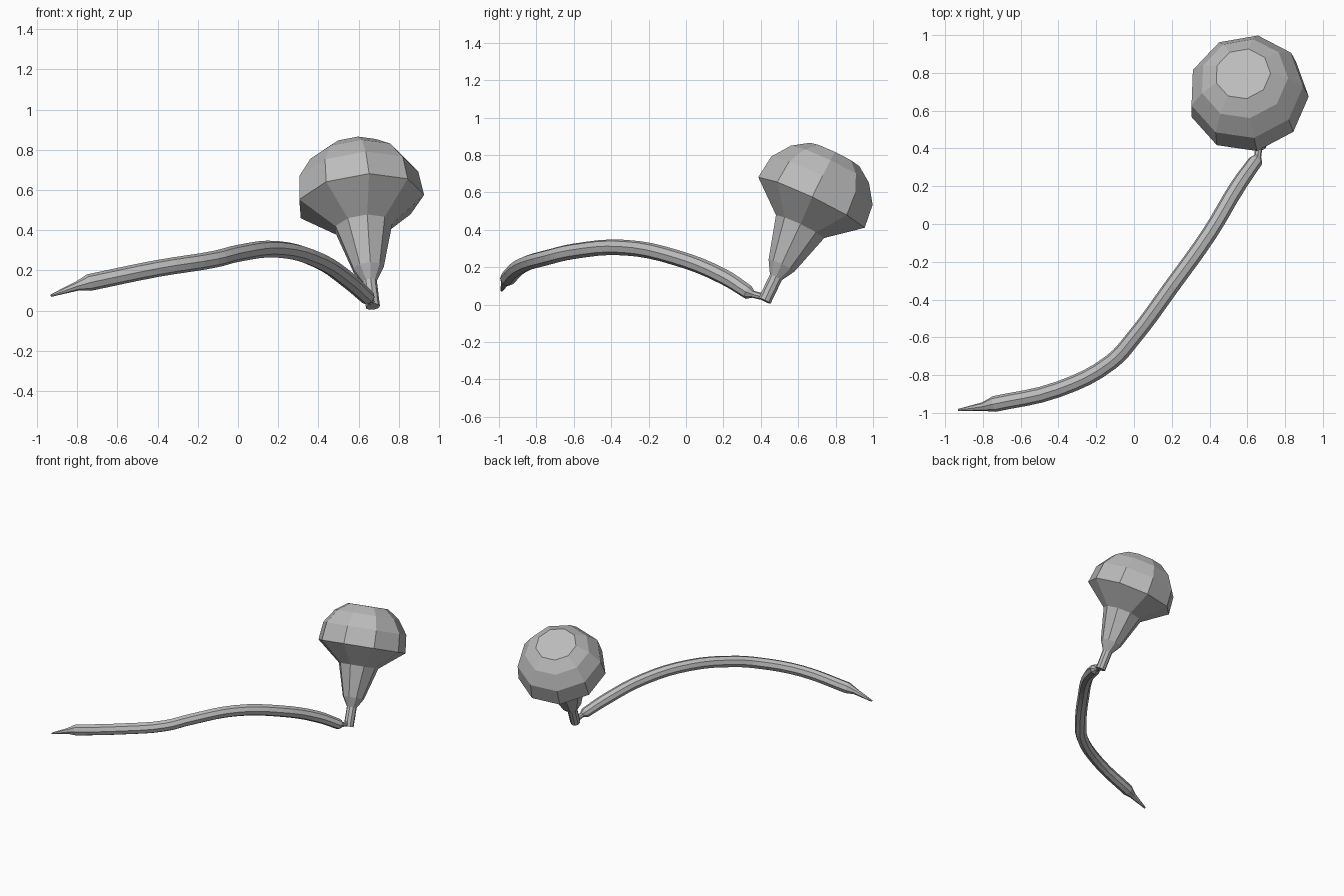
import bpy, bmesh, math
from mathutils import Vector

cube = bpy.data.objects.get("Cube")
if cube:
    bpy.data.objects.remove(cube, do_unlink=True)

grey = bpy.data.materials.new("plain grey")
grey.use_nodes = True
grey.diffuse_color = (0.5, 0.5, 0.5, 1)
grey.node_tree.nodes["Principled BSDF"].inputs["Base Color"].default_value = (0.5, 0.5, 0.5, 1)


def lathe(name, origin, axis, profile, sides, first_angle):
    """Faceted solid of revolution about a tilted axis; profile is (height, radius)."""
    axis = Vector(axis).normalized()
    u = Vector((1, 0, 0))
    u = (u - axis * u.dot(axis)).normalized()
    v = axis.cross(u)
    bm = bmesh.new()
    rings = []
    for h, r in profile:
        ring = []
        for i in range(sides):
            a = first_angle + math.tau * i / sides
            ring.append(bm.verts.new(Vector(origin) + axis * h + (u * math.cos(a) + v * math.sin(a)) * r))
        rings.append(ring)
    for low, high in zip(rings, rings[1:]):
        for i in range(sides):
            j = (i + 1) % sides
            bm.faces.new((low[i], low[j], high[j], high[i]))
    bm.faces.new(rings[0][::-1])
    bm.faces.new(rings[-1])
    # low dome on the last ring
    bmesh.ops.poke(bm, faces=[bm.faces[:][-1]], offset=0.02)
    bmesh.ops.recalc_face_normals(bm, faces=bm.faces)
    mesh = bpy.data.meshes.new(name)
    bm.to_mesh(mesh)
    bm.free()
    obj = bpy.data.objects.new(name, mesh)
    bpy.context.collection.objects.link(obj)
    mesh.materials.append(grey)
    return obj


def tube(name, points, radius):
    """Eight-sided tube through (x, y, z, scale, handle) points, made into a mesh."""
    curve = bpy.data.curves.new(name, "CURVE")
    curve.dimensions = "3D"
    curve.bevel_depth = radius
    curve.bevel_resolution = 2
    curve.resolution_u = 4
    curve.use_fill_caps = True
    spline = curve.splines.new("BEZIER")
    spline.bezier_points.add(len(points) - 1)
    for bp, (x, y, z, scale, handle) in zip(spline.bezier_points, points):
        bp.co = (x, y, z)
        bp.radius = scale
        bp.handle_left_type = bp.handle_right_type = handle
    curve.materials.append(grey)
    obj = bpy.data.objects.new(name, curve)
    bpy.context.collection.objects.link(obj)
    bpy.ops.object.select_all(action="DESELECT")
    obj.select_set(True)
    bpy.context.view_layer.objects.active = obj
    bpy.ops.object.convert(target="MESH")
    obj = bpy.context.object
    for poly in obj.data.polygons:
        poly.use_smooth = False
    return obj


# Bulb with its flared neck, leaning back
lathe("bulb", (0.607, 0.67, 0.54), (-0.12, 0.48, 1),
      [(-0.58, 0.036), (-0.44, 0.036), (-0.37, 0.078), (-0.14, 0.145),
       (0, 0.32), (0.13, 0.305), (0.23, 0.235), (0.29, 0.148)],
      9, math.radians(-2))

# Long arched stalk, narrowing to a point at the front and pinched at the bulb
tube("stalk", [
    (-0.93, -0.985, 0.075, 0.15, "VECTOR"),
    (-0.80, -0.967, 0.122, 0.55, "VECTOR"),
    (-0.74, -0.953, 0.14, 1, "VECTOR"),
    (-0.40, -0.875, 0.21, 1, "AUTO"),
    (-0.12, -0.73, 0.255, 1, "AUTO"),
    (0.00, -0.60, 0.285, 1, "AUTO"),
    (0.20, -0.33, 0.305, 1, "AUTO"),
    (0.40, -0.05, 0.25, 1, "AUTO"),
    (0.55, 0.20, 0.15, 1, "AUTO"),
    (0.645, 0.335, 0.065, 0.9, "VECTOR"),
    (0.655, 0.36, 0.055, 0.45, "VECTOR"),
    (0.66, 0.40, 0.045, 0.45, "VECTOR"),
], 0.042)
